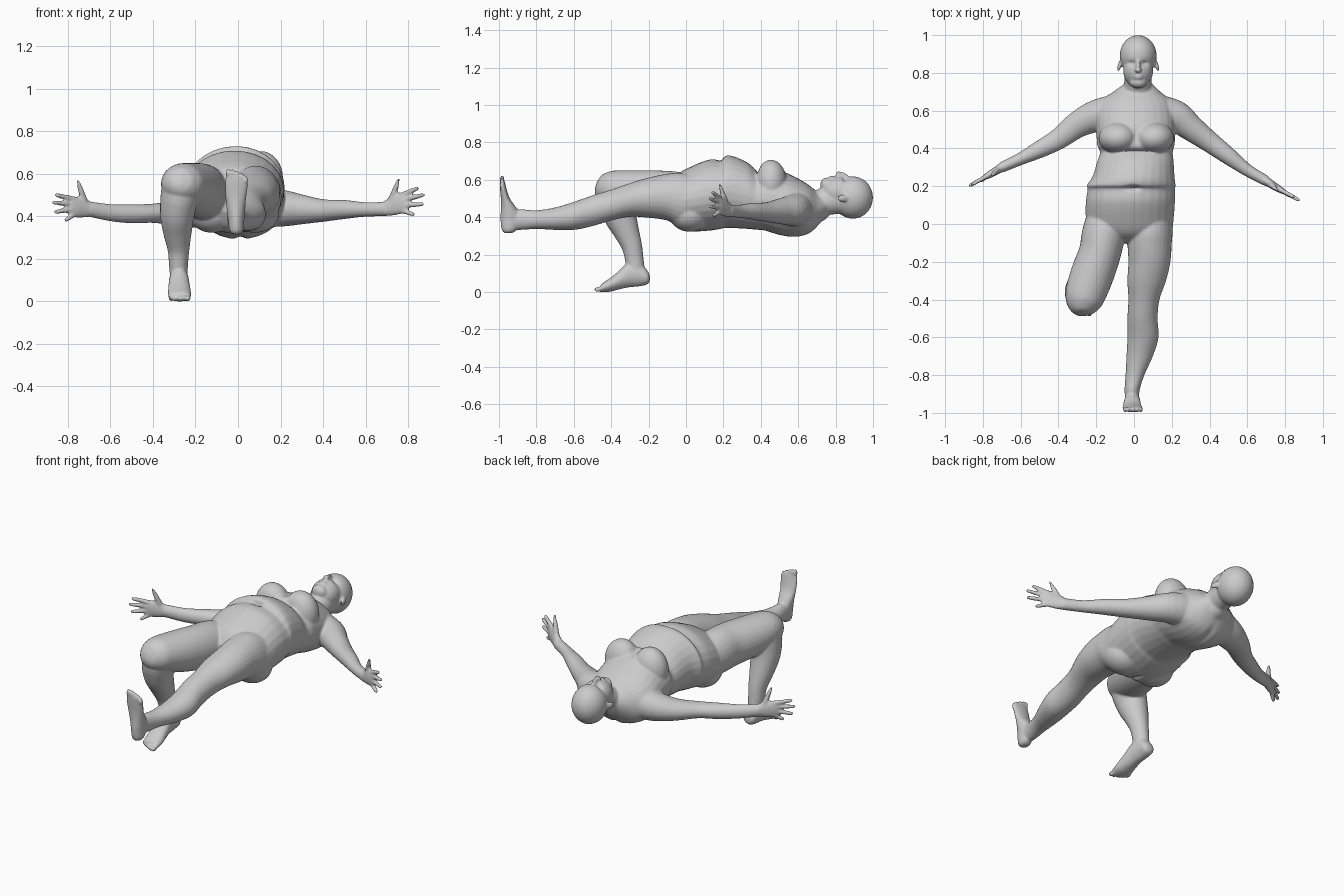
import bpy, bmesh, math
from mathutils import Vector, Matrix

bm = bmesh.new()
X, Y, Z = Vector((1, 0, 0)), Vector((0, 1, 0)), Vector((0, 0, 1))


def spline(rows, steps=4):
    """Catmull-Rom interpolation of station rows."""
    out = []
    for i in range(len(rows) - 1):
        a, b, c, d = (rows[max(i - 1, 0)], rows[i], rows[i + 1], rows[min(i + 2, len(rows) - 1)])
        for k in range(steps):
            t = k / steps
            out.append([0.5 * (2 * q + (r - p) * t + (2 * p - 5 * q + 4 * r - s) * t * t
                               + (3 * q - p - 3 * r + s) * t ** 3) for p, q, r, s in zip(a, b, c, d)])
    return out + [list(rows[-1])]


def skin(rings):
    """Closed shell through (centre, half-width vector, half-height vector) rings."""
    n, loops = 28, []
    for c, u, v in rings:
        loops.append([bm.verts.new(c + u * math.cos(2 * math.pi * k / n) + v * math.sin(2 * math.pi * k / n))
                      for k in range(n)])
    for a, b in zip(loops, loops[1:]):
        for k in range(n):
            bm.faces.new((a[k], a[(k + 1) % n], b[(k + 1) % n], b[k]))
    bm.faces.new(loops[0])
    bm.faces.new(loops[-1])


def tube(rows, up=Z):
    """Limb along a path; rows are x, y, z, half-width, half-height."""
    s = spline(rows)
    pts = [Vector(r[:3]) for r in s]
    rings = []
    for i, r in enumerate(s):
        t = (pts[min(i + 1, len(s) - 1)] - pts[max(i - 1, 0)]).normalized()
        side = t.cross(up).normalized()
        rings.append((pts[i], side * r[3], side.cross(t) * r[4]))
    skin(rings)


def slab(rows, axis=Y, up=Z):
    """Body mass in parallel sections; rows are position, x0, x1, low, high."""
    skin([(axis * p + X * ((a + b) / 2) + up * ((c + d) / 2), X * ((b - a) / 2), up * ((d - c) / 2))
          for p, a, b, c, d in spline(rows)])


def ball(c, r, rot=0.0, axis='X'):
    m = Matrix.Translation(c) @ Matrix.Rotation(rot, 4, axis) @ Matrix.Diagonal((*r, 1))
    bmesh.ops.create_uvsphere(bm, u_segments=24, v_segments=16, radius=1, matrix=m)


# torso with chest, waist fold, belly and hips
slab([(.75, -.04, .09, .42, .51), (.70, -.11, .14, .35, .54), (.65, -.18, .20, .31, .58),
      (.58, -.205, .22, .295, .62), (.50, -.20, .22, .305, .655), (.42, -.195, .215, .33, .67),
      (.38, -.18, .205, .335, .655), (.33, -.195, .21, .34, .695), (.25, -.22, .215, .345, .73),
      (.205, -.25, .22, .345, .73), (.185, -.245, .218, .34, .71), (.12, -.255, .217, .33, .71),
      (.03, -.255, .21, .325, .675), (-.05, -.235, .195, .35, .63), (-.10, -.15, .12, .42, .56)])
for sx in (-1, 1):
    ball((.012 + sx * .095, .455, .585), (.105, .085, .125))      # breasts
    ball((-.02 + sx * .10, .02, .42), (.115, .11, .095))          # buttocks

# neck, skull, jaw and face
tube([(.015, .60, .43, .10, .09), (.018, .69, .455, .085, .085), (.02, .74, .485, .073, .075),
      (.022, .82, .50, .07, .08)])
ball((.022, .892, .508), (.098, .108, .113))
ball((.022, .815, .54), (.08, .095, .082))
ball((.022, .75, .575), (.046, .032, .04))
ball((.022, .835, .628), (.011, .034, .017), -.25)
ball((.022, .814, .630), (.018, .012, .02))
for dy in (.774, .785):
    ball((.022, dy, .612), (.026, .007, .014))                    # lips
for sx in (-1, 1):
    ball((.022 + sx * .098, .84, .505), (.01, .034, .02), sx * .3, 'Z')   # ears

# arms
tube([(-.08, .60, .45, .09, .10), (-.20, .572, .43, .085, .082), (-.30, .525, .42, .07, .06),
      (-.40, .45, .417, .056, .045), (-.50, .395, .415, .046, .045), (-.60, .345, .42, .033, .04),
      (-.70, .30, .437, .028, .036)])
tube([(.10, .60, .45, .09, .10), (.22, .57, .44, .085, .085), (.30, .51, .435, .07, .07),
      (.40, .435, .43, .056, .053), (.50, .36, .435, .046, .045), (.60, .285, .435, .033, .034),
      (.70, .228, .438, .028, .034)])


def hand(wrist, knuckle, thumb, tips):
    w, k = Vector(wrist), Vector(knuckle)
    rows = [(0, .026, .034), (.35, .022, .044), (.75, .019, .05), (1.05, .014, .045)]
    tube([(*w.lerp(k, t), a, b) for t, a, b in rows])
    for i, tip in enumerate(tips):
        base, t = k + Z * (.036 - .024 * i) - (k - w) * .15, Vector(tip)
        tube([(*base, .013, .013), (*base.lerp(t, .6), .0115, .0115), (*base.lerp(t, .93), .0095, .0095),
              (*t, .004, .004)])
    b, t = w.lerp(k, .3) + Z * .02, Vector(thumb)
    tube([(*b, .018, .018), (*b.lerp(t, .6), .013, .013), (*t, .006, .006)], Y)


hand((-.69, .305, .435), (-.785, .25, .45), (-.755, .255, .575),
     [(-.862, .207, .505), (-.875, .20, .468), (-.865, .205, .423), (-.815, .225, .382)])
hand((.69, .233, .437), (.785, .175, .472), (.757, .18, .58),
     [(.85, .14, .537), (.878, .123, .505), (.875, .125, .46), (.83, .145, .41)])

# straight leg, with upright foot
slab([(.08, -.01, .20, .36, .62), (-.03, -.035, .205, .35, .64), (-.10, -.035, .20, .385, .635),
      (-.20, -.03, .193, .40, .615), (-.30, -.035, .17, .405, .585), (-.40, -.03, .135, .385, .55),
      (-.50, -.035, .125, .355, .52), (-.60, -.035, .13, .335, .485), (-.70, -.04, .10, .335, .455),
      (-.80, -.045, .055, .34, .44), (-.88, -.05, .03, .335, .445), (-.95, -.045, .025, .335, .44)])
slab([(.318, -.025, .01, -.97, -.93), (.335, -.04, .025, -.985, -.905), (.39, -.048, .03, -.992, -.88),
      (.45, -.055, .035, -.99, -.905), (.50, -.06, .04, -.99, -.94), (.55, -.062, .047, -.994, -.958),
      (.59, -.058, .045, -.996, -.968)], Z, Y)
for i in range(5):
    ball((-.047 + .021 * i, -.983, .605 - .004 * i * i * .5), (.0115 - .0004 * i, .013, .022))

# bent leg: thigh, shin and planted foot
tube([(-.13, .06, .49, .11, .12), (-.16, -.05, .515, .115, .13), (-.18, -.15, .525, .112, .128),
      (-.215, -.25, .535, .115, .12), (-.25, -.35, .55, .11, .105), (-.268, -.42, .56, .095, .09),
      (-.275, -.465, .57, .06, .06), (-.276, -.482, .575, .02, .02)])
tube([(-.255, -.36, .60, .09, .05), (-.27, -.37, .52, .092, .10), (-.285, -.355, .42, .082, .09),
      (-.285, -.32, .33, .068, .07), (-.28, -.29, .25, .052, .055), (-.28, -.277, .18, .045, .05),
      (-.278, -.265, .09, .04, .048)], Y)
slab([(-.193, -.295, -.26, .06, .09), (-.208, -.315, -.24, .043, .12), (-.25, -.322, -.235, .033, .16),
      (-.31, -.325, -.23, .027, .16), (-.36, -.328, -.225, .016, .115), (-.41, -.33, -.22, .004, .075),
      (-.455, -.325, -.222, .002, .045)])
for i in range(5):
    ball((-.234 - .0205 * i, -.47 + .003 * i * i, .017), (.0115 - .0004 * i, .022, .014))

bmesh.ops.recalc_face_normals(bm, faces=bm.faces[:])
mesh = bpy.data.meshes.new("reclining_body")
bm.to_mesh(mesh)
bm.free()
body = bpy.data.objects.new("reclining_body", mesh)
bpy.context.collection.objects.link(body)
bpy.context.view_layer.objects.active = body
body.select_set(True)

# fuse the parts into one skin
fuse = body.modifiers.new("fuse", 'REMESH')
fuse.mode, fuse.voxel_size = 'VOXEL', .0065
soften = body.modifiers.new("soften", 'SMOOTH')
soften.factor, soften.iterations = .5, 5
for m in ("fuse", "soften"):
    bpy.ops.object.modifier_apply(modifier=m)

# eye sockets, navel and skin folds: (centre, reach, push)
dents = [((.022 - .034, .85, .615), (.02, .012, .05), (0, 0, -.012)),
         ((.022 + .034, .85, .615), (.02, .012, .05), (0, 0, -.012)),
         ((-.005, .19, .72), (.03, .012, .05), (0, 0, -.03)),
         ((.012, .385, .66), (.16, .010, .10), (0, 0, -.012)),
         ((.012, .47, .70), (.015, .05, .06), (0, 0, -.012)),
         ((.01, .60, .295), (.02, .15, .06), (0, 0, .012)),
         ((-.02, -.01, .33), (.015, .07, .06), (0, 0, .02))]
for v in body.data.vertices:
    p = v.co.copy()
    for c, r, push in dents:
        d = sum(((p[i] - c[i]) / r[i]) ** 2 for i in range(3))
        if d < 9:
            v.co += Vector(push) * math.exp(-d)

# rest on the floor
low = min(v.co.z for v in body.data.vertices)
for v in body.data.vertices:
    v.co.z -= low

skin_mat = bpy.data.materials.new("plain_grey")
skin_mat.diffuse_color = (.6, .6, .6, 1)
body.data.materials.clear()
body.data.materials.append(skin_mat)
bpy.ops.object.shade_smooth_by_angle(angle=math.radians(60))
